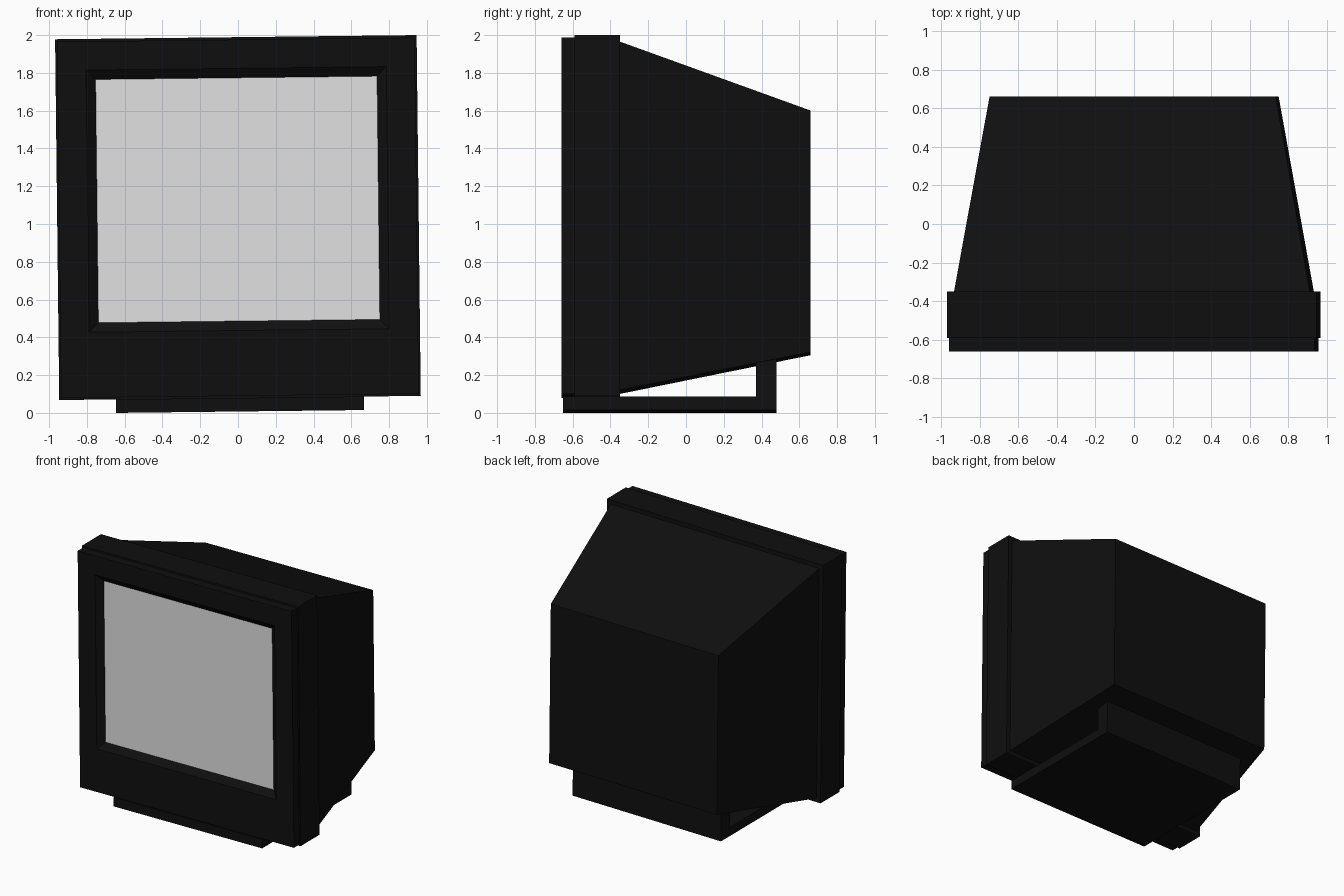
import bpy, bmesh
from mathutils import Matrix

if "Cube" in bpy.data.objects:
    bpy.data.objects.remove(bpy.data.objects["Cube"])

# The whole set leans slightly sideways about its centre (0, 0, 1)
TILT = Matrix.Translation((0, 0, 1)) @ Matrix.Rotation(-0.0115, 4, 'Y')


def material(name, value):
    m = bpy.data.materials.new(name)
    m.diffuse_color = (value, value, value, 1)
    m.use_nodes = True
    m.node_tree.nodes["Principled BSDF"].inputs["Base Color"].default_value = m.diffuse_color
    return m


BLACK = material("black_plastic", 0.0048)
GREY = material("screen_grey", 0.75)


def loft(name, rings, mat, cap_first=True, cap_last=True):
    """Join rectangles (y, half_width, z_low, z_high) into one solid."""
    bm = bmesh.new()
    loops = []
    for y, w, lo, hi in rings:
        loops.append([bm.verts.new((x, y, z))
                      for x, z in ((-w, lo), (w, lo), (w, hi), (-w, hi))])
    for a, b in zip(loops, loops[1:]):
        for i in range(4):
            j = (i + 1) % 4
            bm.faces.new((a[i], a[j], b[j], b[i]))
    if cap_first:
        bm.faces.new(loops[0])
    if cap_last:
        bm.faces.new(loops[-1][::-1])
    bmesh.ops.recalc_face_normals(bm, faces=bm.faces)
    bm.transform(TILT)
    mesh = bpy.data.meshes.new(name)
    bm.to_mesh(mesh)
    bm.free()
    mesh.materials.append(mat)
    obj = bpy.data.objects.new(name, mesh)
    bpy.context.collection.objects.link(obj)
    return obj


# Tapered rear housing
def underside(y):
    return -0.889 + 0.203 * (y + 0.35) / 1.01


loft("rear_housing", [(-0.35, 0.922, underside(-0.35), 0.955),
                      (0.66, 0.742, underside(0.66), 0.592)], BLACK)

# Wide band around the front of the housing
loft("front_band", [(-0.59, 0.957, -0.921, 0.989),
                    (-0.35, 0.957, -0.921, 0.989)], BLACK)

# Front frame with a sloped recess leading to the screen
SW, SL, SH = 0.745, -0.514, 0.774
M = 0.05
loft("screen_frame", [(-0.59, 0.947, -0.91, 0.976),
                      (-0.66, 0.947, -0.91, 0.976),
                      (-0.66, SW + M, SL - M, SH + M),
                      (-0.62, SW, SL, SH)], BLACK, cap_last=False)

# Flat screen at the bottom of the recess
loft("screen", [(-0.62, SW, SL, SH), (-0.612, SW, SL, SH)], GREY)

# Base plate and the rear support rising to the housing
loft("base_plate", [(-0.65, 0.657, -0.9925, -0.921),
                    (0.48, 0.657, -0.9925, -0.921)], BLACK)
loft("rear_support", [(0.37, 0.657, -0.921, underside(0.37)),
                      (0.48, 0.657, -0.921, underside(0.48))], BLACK)
